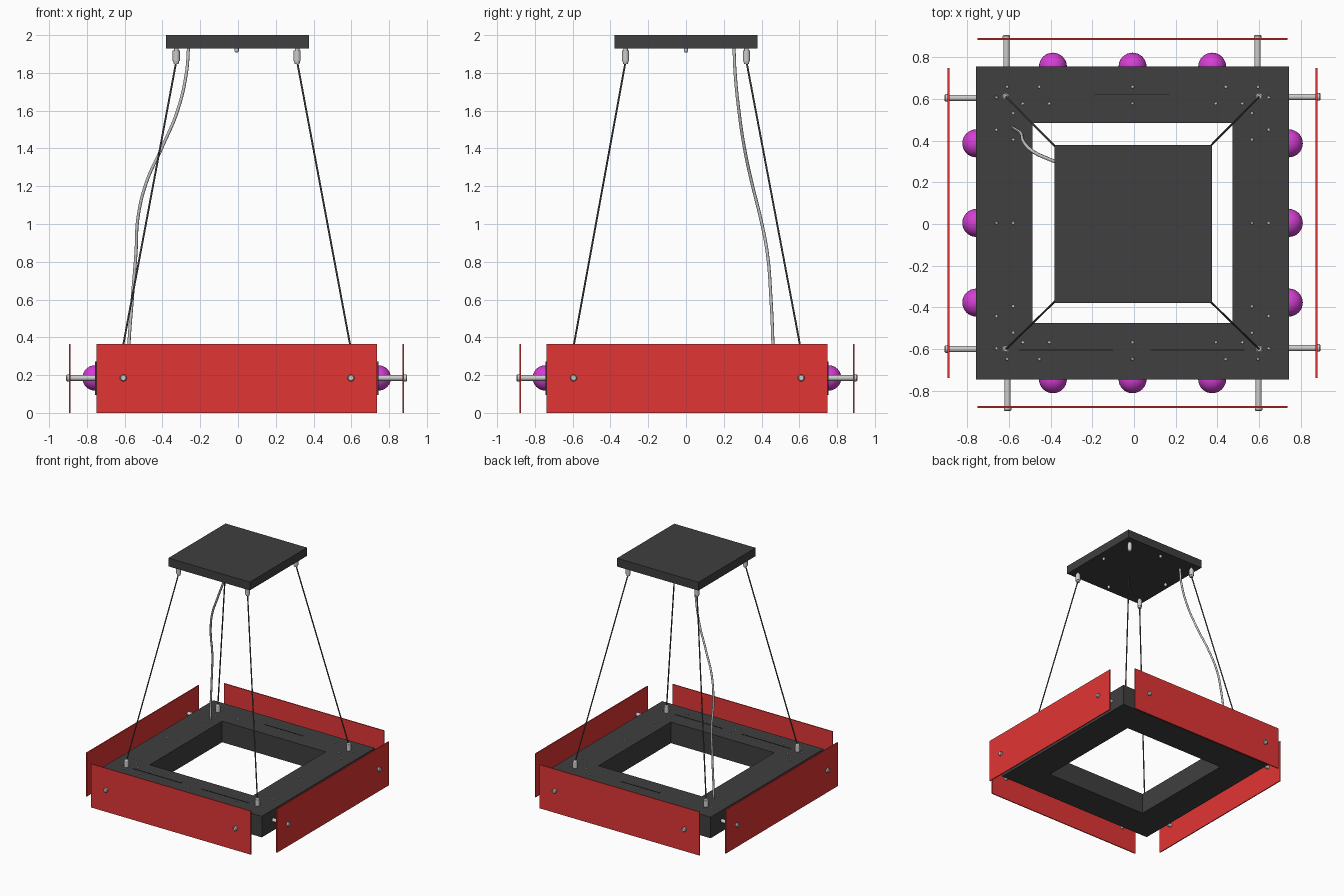
import bpy, bmesh
from math import pi
from mathutils import Vector, Matrix

if "Cube" in bpy.data.objects:
    bpy.data.objects.remove(bpy.data.objects["Cube"])

CX, CY = -0.007, 0.005          # centre of the lamp body
Z_MID, Z_BOT, Z_TOP = 0.185, 0.095, 0.272


def material(name, rgb):
    m = bpy.data.materials.new(name)
    m.diffuse_color = (*rgb, 1)
    m.use_nodes = True
    m.node_tree.nodes["Principled BSDF"].inputs["Base Color"].default_value = m.diffuse_color
    return m


RED = material("red_panel", (0.76, 0.035, 0.035))
DARK = material("dark_metal", (0.05, 0.05, 0.05))
PURPLE = material("purple_glass", (0.65, 0.05, 0.65))
WIRE = material("wire_grey", (0.09, 0.09, 0.09))


def finish(name, bm, mat=None, smooth=False):
    bmesh.ops.recalc_face_normals(bm, faces=bm.faces)
    me = bpy.data.meshes.new(name)
    bm.to_mesh(me)
    bm.free()
    ob = bpy.data.objects.new(name, me)
    bpy.context.collection.objects.link(ob)
    if mat:
        me.materials.append(mat)
    if smooth:
        bpy.ops.object.select_all(action='DESELECT')
        ob.select_set(True)
        bpy.context.view_layer.objects.active = ob
        bpy.ops.object.shade_smooth_by_angle(angle=pi / 5)
    return ob


def add_box(bm, lo, hi):
    lo, hi = Vector(lo), Vector(hi)
    m = Matrix.Translation((lo + hi) / 2) @ Matrix.Diagonal((*(hi - lo), 1))
    bmesh.ops.create_cube(bm, size=1, matrix=m)


def add_rod(bm, a, b, r, r2=None, seg=20):
    a, b = Vector(a), Vector(b)
    d = b - a
    m = Matrix.Translation((a + b) / 2) @ d.to_track_quat('Z', 'Y').to_matrix().to_4x4()
    bmesh.ops.create_cone(bm, cap_ends=True, segments=seg, radius1=r,
                          radius2=r if r2 is None else r2, depth=d.length, matrix=m)


# ceiling canopy
bm = bmesh.new()
add_box(bm, (-0.381, -0.379, 1.93), (0.375, 0.379, 2.0))
finish("ceiling_canopy", bm, DARK)

# square ring body: outer and inner loops bridged all round
bm = bmesh.new()
loops = []
for half, z in ((0.75, Z_BOT), (0.75, Z_TOP), (0.48, Z_TOP), (0.48, Z_BOT)):
    loops.append([bm.verts.new((CX + sx * half, CY + sy * half, z))
                  for sx, sy in ((-1, -1), (1, -1), (1, 1), (-1, 1))])
for i in range(4):
    a, b = loops[i], loops[(i + 1) % 4]
    for k in range(4):
        n = (k + 1) % 4
        bm.faces.new((a[k], a[n], b[n], b[k]))
finish("ring_body", bm, DARK)

# each side: panel, three globes and two stand-off bolts
for i, side in enumerate(("front", "right", "back", "left")):
    turn = Matrix.Translation((CX, CY, 0)) @ Matrix.Rotation(i * pi / 2, 4, 'Z')

    bm = bmesh.new()
    add_box(bm, (-0.743, -0.887, 0), (0.743, -0.879, 0.366))
    bm.transform(turn)
    finish(side + "_panel", bm, RED)

    bm = bmesh.new()
    for x in (-0.382, 0, 0.382):
        bmesh.ops.create_uvsphere(bm, u_segments=32, v_segments=16, radius=0.067,
                                  matrix=Matrix.Translation((x, -0.75, Z_MID)))
    bm.transform(turn)
    finish(side + "_globes", bm, PURPLE, True)

    bm = bmesh.new()
    for x in (-0.6, 0.605):
        add_rod(bm, (x, -0.745, Z_MID), (x, -0.88, Z_MID), 0.015)
        add_rod(bm, (x, -0.886, Z_MID), (x, -0.898, Z_MID), 0.018)
        add_rod(bm, (x, -0.898, Z_MID), (x, -0.903, Z_MID), 0.018, 0.013)
    bm.transform(turn)
    finish(side + "_standoff_bolts", bm, None, True)

# suspension wires with a grip at each end
grips, wires = bmesh.new(), bmesh.new()
for sx in (-1, 1):
    for sy in (-1, 1):
        tx, ty = CX + sx * 0.32, sy * 0.32
        bx, by = CX + sx * 0.608, CY + sy * 0.606
        add_rod(grips, (tx, ty, 1.915), (tx, ty, 1.932), 0.012)
        add_rod(grips, (tx, ty, 1.862), (tx, ty, 1.918), 0.019)
        add_rod(grips, (tx, ty, 1.848), (tx, ty, 1.862), 0.013, 0.016)
        add_rod(grips, (bx, by, Z_TOP - 0.002), (bx, by, 0.325), 0.019)
        add_rod(grips, (bx, by, 0.325), (bx, by, 0.335), 0.016, 0.01)
        add_rod(wires, (tx, ty, 1.86), (bx, by, 0.32), 0.005, seg=10)
finish("wire_grips", grips, None, True)
finish("suspension_wires", wires, WIRE, True)

# small screw heads under the canopy
bm = bmesh.new()
for x, y in ((0.32, 0), (-0.32, 0), (0, 0.32), (0, -0.32)):
    add_rod(bm, (CX + x, y, 1.932), (CX + x, y, 1.915), 0.011)
    add_rod(bm, (CX + x, y, 1.915), (CX + x, y, 1.907), 0.011, 0.006)
finish("canopy_screws", bm, None, True)

# small screw heads on top of the ring, mirrored about both axes and the diagonal
bm = bmesh.new()
spots = set()
for a, b in ((0, 0.653), (0, 0.573), (0.447, 0.653), (0.4, 0.573),
             (0.527, 0.573), (0.602, 0.653)):
    for sx in (-1, 1):
        for sy in (-1, 1):
            spots |= {(sx * a, sy * b), (sy * b, sx * a)}
for x, y in sorted(spots):
    add_rod(bm, (CX + x, CY + y, Z_TOP - 0.002), (CX + x, CY + y, Z_TOP + 0.005),
            0.008, 0.006, 12)
finish("ring_screws", bm, None, True)

# thin seams on top of the ring
bm = bmesh.new()
for x0, x1, y in ((-0.19, 0.17, 0.62), (-0.55, -0.1, -0.605), (0.08, 0.53, -0.605)):
    add_box(bm, (x0, y - 0.002, Z_TOP - 0.002), (x1, y + 0.002, Z_TOP + 0.002))
finish("ring_seams", bm, material("seam_black", (0.01, 0.01, 0.01)))

# loose power cable
path = [(-0.262, 0.254, 1.935), (-0.273, 0.26, 1.8), (-0.32, 0.28, 1.6),
        (-0.40, 0.308, 1.41), (-0.485, 0.348, 1.22), (-0.53, 0.395, 1.03),
        (-0.54, 0.43, 0.85), (-0.56, 0.45, 0.6), (-0.577, 0.46, 0.37),
        (-0.58, 0.462, Z_TOP - 0.005)]
cu = bpy.data.curves.new("power_cable", 'CURVE')
cu.dimensions = '3D'
cu.bevel_depth = 0.0085
cu.bevel_resolution = 2
cu.resolution_u = 8
cu.use_fill_caps = True
sp = cu.splines.new('BEZIER')
sp.bezier_points.add(len(path) - 1)
for p, co in zip(sp.bezier_points, path):
    p.co = co
    p.handle_left_type = p.handle_right_type = 'AUTO'
bpy.context.collection.objects.link(bpy.data.objects.new("power_cable", cu))
